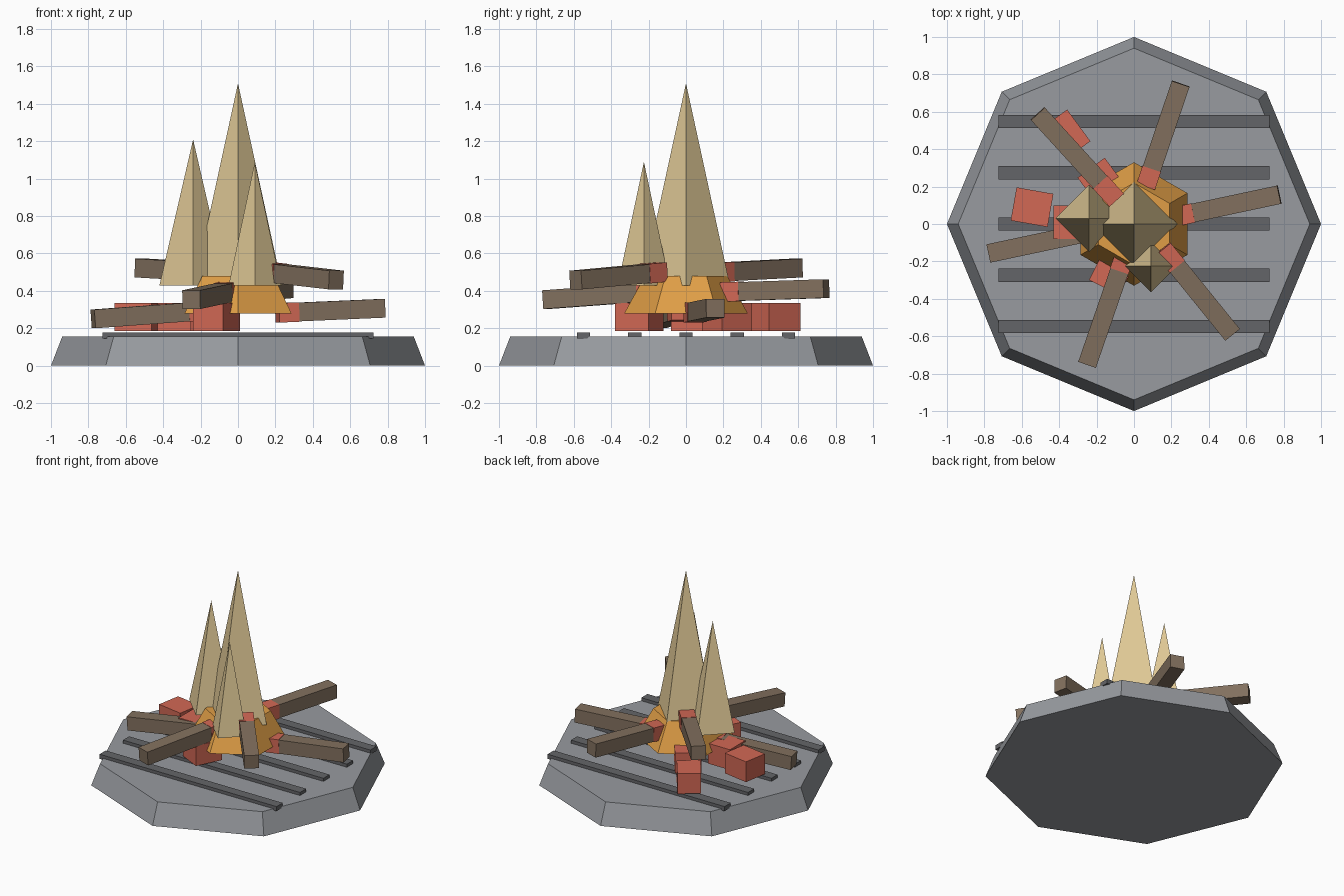
import bpy, math
from mathutils import Vector

if "Cube" in bpy.data.objects:
    bpy.data.objects.remove(bpy.data.objects["Cube"])


def material(name, rgb):
    lin = [(c / 255 / 12.92) if c < 11 else ((c / 255 + 0.055) / 1.055) ** 2.4 for c in rgb]
    m = bpy.data.materials.new(name)
    m.diffuse_color = (*lin, 1)
    m.use_nodes = True
    m.node_tree.nodes["Principled BSDF"].inputs["Base Color"].default_value = m.diffuse_color
    return m


STONE = material("grey_stone", (152, 155, 160))
IRON = material("dark_iron", (100, 101, 104))
WOOD = material("brown_wood", (130, 112, 94))
EMBER = material("ember_red", (210, 104, 85))
ORANGE = material("flame_orange", (224, 158, 70))
YELLOW = material("flame_yellow", (224, 201, 150))


def finish(name, mat):
    ob = bpy.context.object
    ob.name = name
    ob.data.materials.append(mat)
    return ob


def frustum(name, sides, r1, r2, x, y, z0, z1, mat, turn=0):
    """Tapered prism; its first corner sits on the +y axis."""
    bpy.ops.mesh.primitive_cone_add(vertices=sides, radius1=r1, radius2=r2, depth=z1 - z0,
                                    location=(x, y, (z0 + z1) / 2), rotation=(0, 0, turn))
    return finish(name, mat)


def box(name, size, loc, mat, rot=(0, 0, 0)):
    bpy.ops.mesh.primitive_cube_add(size=1, location=loc, rotation=rot)
    ob = finish(name, mat)
    ob.scale = size
    return ob


def beam(name, start, end, width, mat):
    """Square bar between two points, kept level across its width."""
    a, b = Vector(start), Vector(end)
    d = b - a
    pitch = -math.asin(d.z / d.length)
    return box(name, (d.length, width, width), (a + b) / 2, mat,
               (0, pitch, math.atan2(d.y, d.x)))


# Octagonal stone base
frustum("stone_base", 8, 1.0, 0.94, 0, 0, 0, 0.155, STONE)

# Grate bars
for i in range(5):
    box("grate_bar", (1.45, 0.072, 0.034), (0, (i - 2) * 0.274, 0.161), IRON)

# Ember blocks: x, y, turn, length, width
for x, y, turn, length, width in [
    (-0.545, 0.09, -10, 0.20, 0.18),
    (-0.34, 0.01, 0, 0.18, 0.18),
    (-0.36, 0.48, -53.7, 0.21, 0.16),
    (-0.17, 0.22, -53.7, 0.20, 0.18),
    (-0.115, -0.25, 63.5, 0.20, 0.18),
]:
    box("ember_block", (length, width, 0.15), (x, y, 0.26), EMBER, (0, 0, math.radians(turn)))

# Logs with glowing inner tips: outer end x, y, z, heading, length, inner z, tip length
for x, y, z, heading, length, zi, tip in [
    (0.25, 0.75, 0.412, 71.2, 0.48, 0.397, 0.10),
    (0.777, 0.157, 0.307, 12, 0.47, 0.287, 0.11),
    (0.525, -0.59, 0.458, -51, 0.47, 0.492, 0.12),
    (-0.25, -0.75, 0.353, 251, 0.53, 0.39, 0.11),
    (-0.775, -0.157, 0.25, 192, 0.515, 0.287, 0.11),
    (-0.515, 0.59, 0.522, 132.4, 0.495, 0.503, 0.13),
]:
    a = math.radians(heading)
    outer = Vector((x, y, z))
    inner = Vector((x - length * math.cos(a), y - length * math.sin(a), zi))
    beam("log", inner, outer, 0.1, WOOD)
    beam("log_tip", inner + (inner - outer).normalized() * tip, inner, 0.104, EMBER)

# Fire core and flames
frustum("fire_core", 6, 0.33, 0.22, 0, 0, 0.28, 0.48, ORANGE)
frustum("flame_centre", 4, 0.235, 0, 0, 0, 0.43, 1.51, YELLOW)
frustum("flame_left", 4, 0.18, 0, -0.24, 0.03, 0.43, 1.21, YELLOW)
frustum("flame_front", 4, 0.14, 0, 0.09, -0.225, 0.43, 1.09, YELLOW)
